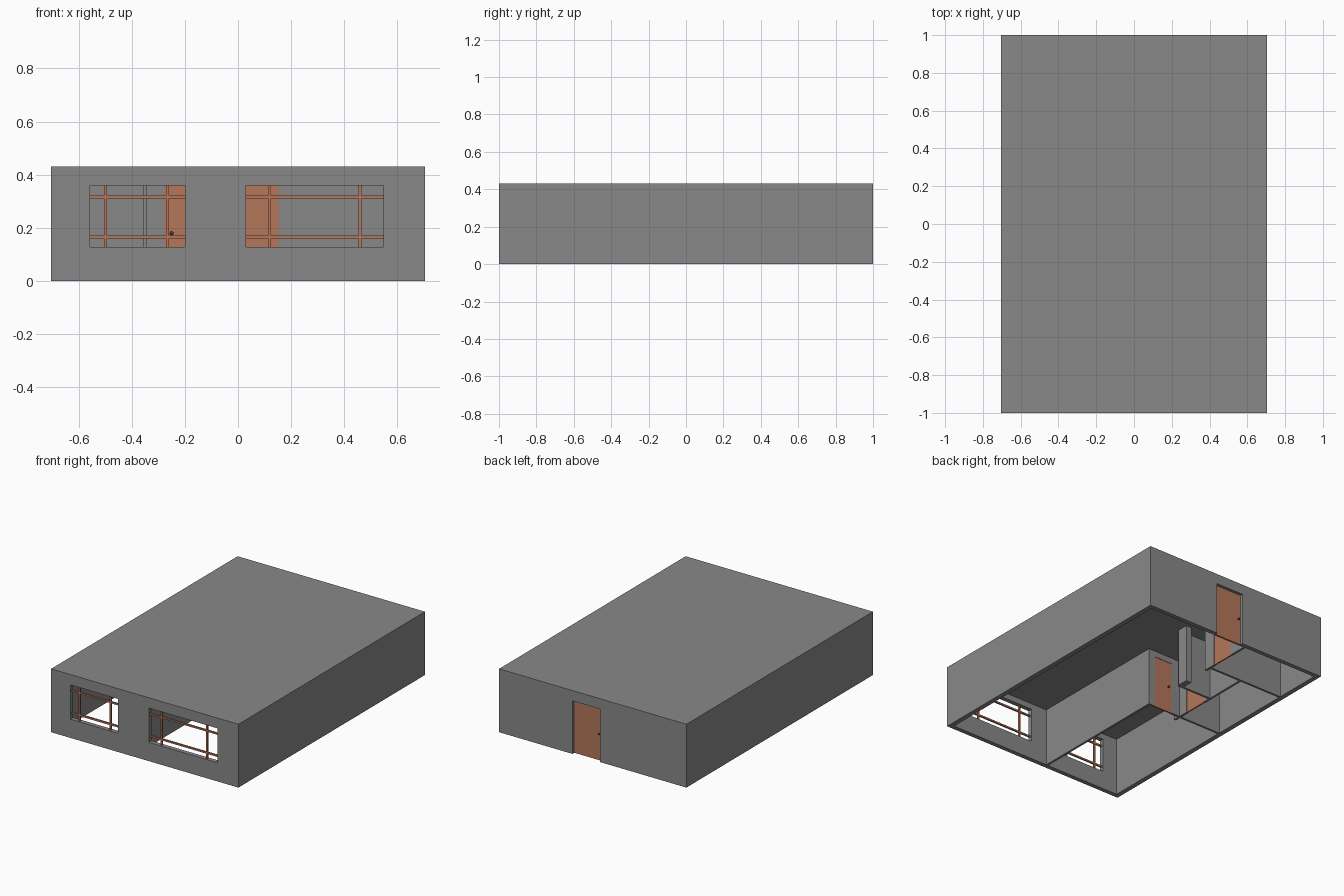
import bpy, bmesh, math
from mathutils import Matrix

if "Cube" in bpy.data.objects:
    bpy.data.objects.remove(bpy.data.objects["Cube"])

T, TI, CEIL, DOOR_H = 0.03, 0.015, 0.40, 0.36


def material(name, *rgb):
    mat = bpy.data.materials.new(name)
    mat.diffuse_color = (*rgb, 1)
    mat.use_nodes = True
    mat.node_tree.nodes["Principled BSDF"].inputs["Base Color"].default_value = mat.diffuse_color
    return mat


plaster = material("dark_plaster", 0.25, 0.25, 0.25)
wood = material("wood", 0.46, 0.18, 0.10)
metal = material("dark_metal", 0.08, 0.07, 0.07)


def box(name, x0, x1, y0, y1, z0, z1, mat=plaster):
    me = bpy.data.meshes.new(name)
    bm = bmesh.new()
    size = Matrix.Diagonal((x1 - x0, y1 - y0, z1 - z0, 1))
    mid = Matrix.Translation(((x0 + x1) / 2, (y0 + y1) / 2, (z0 + z1) / 2))
    bmesh.ops.create_cube(bm, size=1, matrix=mid @ size)
    bm.to_mesh(me)
    bm.free()
    ob = bpy.data.objects.new(name, me)
    bpy.context.collection.objects.link(ob)
    me.materials.append(mat)
    return ob


def cut(target, *bounds):
    """Carve a box-shaped opening out of a wall."""
    cutter = box("cutter", *bounds)
    cutter.hide_render = True
    mod = target.modifiers.new("opening", 'BOOLEAN')
    mod.operation, mod.solver, mod.object = 'DIFFERENCE', 'EXACT', cutter
    bpy.context.view_layer.objects.active = target
    bpy.ops.object.modifier_apply(modifier=mod.name)
    bpy.data.objects.remove(cutter)


def knobs(name, x, y, axis, half):
    """Stem through the door with a round knob on both sides."""
    me = bpy.data.meshes.new(name)
    bm = bmesh.new()
    turn = Matrix.Rotation(math.pi / 2, 4, 'X' if axis == 'y' else 'Y')
    bmesh.ops.create_cone(bm, cap_ends=True, segments=12, radius1=0.004,
                          radius2=0.004, depth=2 * half + 0.02, matrix=turn)
    for s in (-1, 1):
        d = s * (half + 0.007)
        off = (0, d, 0) if axis == 'y' else (d, 0, 0)
        bmesh.ops.create_uvsphere(bm, u_segments=12, v_segments=8, radius=0.007,
                                  matrix=Matrix.Translation(off))
    bm.to_mesh(me)
    bm.free()
    me.materials.append(metal)
    ob = bpy.data.objects.new(name, me)
    ob.location = (x, y, 0.18)
    bpy.context.collection.objects.link(ob)
    bpy.context.view_layer.objects.active = ob
    ob.select_set(True)
    bpy.ops.object.shade_smooth_by_angle()
    ob.select_set(False)


# Outer walls and flat roof, open underneath
shell = box("outer_walls_and_roof", -0.703, 0.703, -1, 1, 0, 0.43)
cut(shell, -0.7 + T, 0.7 - T, -1 + T, 1 - T, -0.1, CEIL)
cut(shell, -0.055, 0.153, 0.9, 1.1, -0.1, DOOR_H)

# Front windows with crossed wooden bars
Z0, Z1, B = 0.127, 0.36, 0.0055
for side, x0, x1, bars in (("left", -0.558, -0.2, (-0.498, -0.266)),
                           ("right", 0.031, 0.548, (0.119, 0.459))):
    cut(shell, x0, x1, -1.1, -0.9, Z0, Z1)
    for i, x in enumerate(bars):
        box(f"{side}_window_upright_{i}", x - B, x + B, -0.985 - B, -0.985 + B, Z0, Z1, wood)
    for i, z in enumerate((0.166, 0.316)):
        box(f"{side}_window_crossbar_{i}", x0, x1, -0.985 - B, -0.985 + B, z - B, z + B, wood)

# Interior walls
XL, XR = -0.7 + T, -0.09
box("bedroom_side_wall", XR - TI, XR, -1 + T, 0.04, 0, CEIL)
bed = box("bedroom_end_wall", XL, XR - TI, 0.04 - TI, 0.04, 0, CEIL)
bath = box("bathroom_side_wall", -0.342 - TI, -0.342, -0.015, 0.625, 0, CEIL)
box("lobby_wall", -0.342, XR, 0.34 - TI, 0.34, 0, CEIL)
box("closet_front_stub", -0.125, -0.083, 0.34, 0.415, 0, CEIL)
box("closet_rear_stub", XR - TI, XR, 0.59, 0.625, 0, CEIL)
box("store_front_wall", XL, XR, 0.625, 0.625 + TI, 0, CEIL)
store = box("store_side_wall", XR - TI, XR, 0.625 + TI, 1 - T, 0, CEIL)

# Interior doorways
cut(bed, -0.277, -0.14, 0, 0.1, -0.1, DOOR_H)
cut(bath, -0.4, -0.3, 0.11, 0.28, -0.1, DOOR_H)
cut(store, -0.2, 0, 0.68, 0.84, -0.1, DOOR_H)

# Doors
box("back_door", -0.055, 0.153, 0.968, 0.98, 0, DOOR_H, wood)
box("bedroom_door", -0.277, -0.14, 0.028, 0.037, 0, DOOR_H, wood)
box("bathroom_door", -0.354, -0.345, 0.11, 0.28, 0, DOOR_H, wood)
box("store_door", -0.102, -0.093, 0.68, 0.84, 0, DOOR_H, wood)

# Door knobs
knobs("back_door_knob", -0.037, 0.974, 'y', 0.006)
knobs("bedroom_door_knob", -0.25, 0.0325, 'y', 0.005)
knobs("bathroom_door_knob", -0.3495, 0.26, 'x', 0.005)
knobs("store_door_knob", -0.0975, 0.82, 'x', 0.005)
